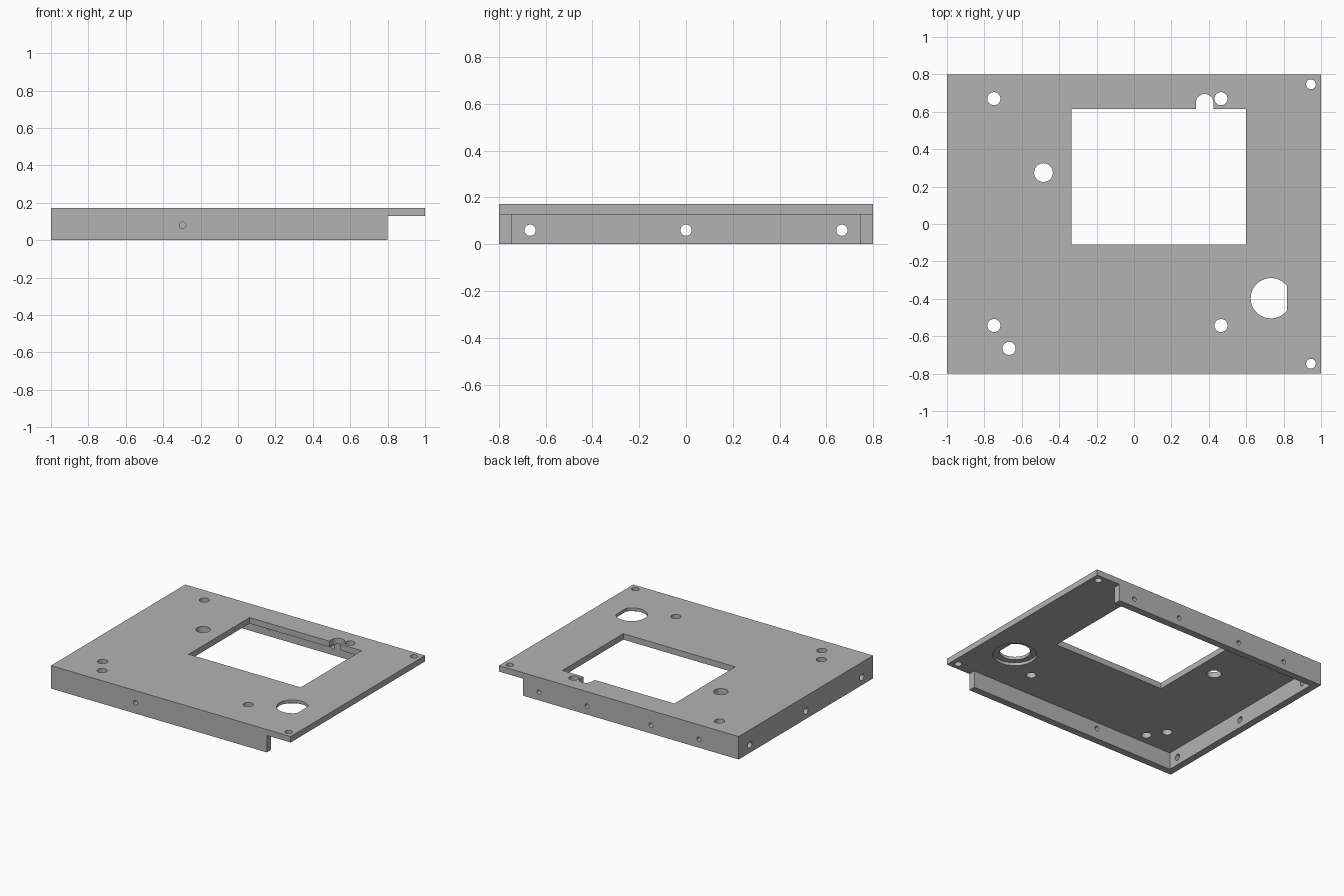
import bpy
import bmesh
import math
from mathutils import Vector

cube = bpy.data.objects.get("Cube")
if cube:
    bpy.data.objects.remove(cube, do_unlink=True)

TOP, UNDER, WALL = 0.173, 0.128, 0.053
LIP = 0.8      # x where the side flanges stop
HALF_Y = 0.8

grey = bpy.data.materials.new("plain grey")
grey.use_nodes = True
grey.diffuse_color = (0.45, 0.45, 0.45, 1)
grey.node_tree.nodes["Principled BSDF"].inputs["Base Color"].default_value = grey.diffuse_color


def prism(name, outline, low, high, axis="z"):
    """Extrude a 2D outline along an axis between two heights."""
    place = {"x": lambda a, b, h: (h, a, b),
             "y": lambda a, b, h: (a, h, b),
             "z": lambda a, b, h: (a, b, h)}[axis]
    bm = bmesh.new()
    face = bm.faces.new([bm.verts.new(place(a, b, low)) for a, b in outline])
    made = bmesh.ops.extrude_face_region(bm, geom=[face])["geom"]
    moved = [v for v in made if isinstance(v, bmesh.types.BMVert)]
    bmesh.ops.translate(bm, verts=moved, vec=Vector(place(0, 0, high - low)))
    bmesh.ops.recalc_face_normals(bm, faces=bm.faces)
    mesh = bpy.data.meshes.new(name)
    bm.to_mesh(mesh)
    bm.free()
    obj = bpy.data.objects.new(name, mesh)
    bpy.context.collection.objects.link(obj)
    return obj


def arc(x, y, r, start=0.0, sweep=2 * math.pi, steps=32):
    return [(x + r * math.cos(start + sweep * i / steps),
             y + r * math.sin(start + sweep * i / steps)) for i in range(steps)]


def cut(body, outline, low, high, axis="z"):
    """Subtract an extruded outline from the body."""
    cutter = prism("cutter", outline, low, high, axis)
    cutter.hide_render = True
    mod = body.modifiers.new("cut", "BOOLEAN")
    mod.operation, mod.solver, mod.object = "DIFFERENCE", "EXACT", cutter
    bpy.context.view_layer.objects.active = body
    bpy.ops.object.modifier_apply(modifier=mod.name)
    bpy.data.objects.remove(cutter, do_unlink=True)


# Mounting tray: solid block
tray = prism("mounting_tray", [(-1, -HALF_Y), (1, -HALF_Y), (1, HALF_Y), (-1, HALF_Y)], 0, TOP)

# Hollow underside, open at one end, leaving three flanges
inner_x, inner_y = -1 + WALL, HALF_Y - WALL
half = [(inner_x, -inner_y), (LIP, -inner_y), (LIP, -1), (1.2, -1)]
cut(tray, half + [(x, -y) for x, y in reversed(half)], -0.1, UNDER)

# Rectangular window with a round-ended cable notch
left, right, front, back = -0.334, 0.6, -0.11, 0.615
notch_x, notch_y, notch_r = 0.378, 0.648, 0.047
notch = arc(notch_x, notch_y, notch_r, 0, math.pi, 16) + [(notch_x - notch_r, notch_y)]
cut(tray, [(left, front), (right, front), (right, back), (notch_x + notch_r, back)]
    + notch + [(notch_x - notch_r, back), (left, back)], 0, 0.3)

# Large hole with one flat side, and its recess underneath
hole_x, hole_y = 0.732, -0.397
cut(tray, arc(hole_x, hole_y, 0.15, steps=48), 0.05, UNDER + 0.022)
ring = arc(hole_x, hole_y, 0.108, steps=48)
flat = 0.818
angle = math.acos((flat - hole_x) / 0.108)
cut(tray, arc(hole_x, hole_y, 0.108, angle, 2 * math.pi - 2 * angle, 40)
    + [(flat, hole_y - 0.108 * math.sin(angle))], 0, 0.3)

# Round holes through the plate
for x in (-0.749, 0.465):
    for y in (-0.543, 0.67):
        cut(tray, arc(x, y, 0.035), 0, 0.3)
cut(tray, arc(-0.668, -0.665, 0.035), 0, 0.3)
cut(tray, arc(-0.484, 0.275, 0.05), 0, 0.3)
for y in (-0.747, 0.747):
    cut(tray, arc(0.946, y, 0.026), 0, 0.3)

# Screw holes through the flanges
cut(tray, arc(-0.296, 0.08, 0.017), -0.9, -0.7, "y")
for x in (-0.667, -0.267, 0.267, 0.667):
    cut(tray, arc(x, 0.062, 0.017), 0.7, 0.9, "y")
for y in (-0.667, 0, 0.667):
    cut(tray, arc(y, 0.06, 0.024), -1.1, -0.9, "x")

# Finish
tray.data.materials.clear()
tray.data.materials.append(grey)
for poly in tray.data.polygons:
    poly.material_index = 0
bpy.ops.object.select_all(action="DESELECT")
tray.select_set(True)
bpy.context.view_layer.objects.active = tray
bpy.ops.object.shade_smooth_by_angle(angle=math.radians(30))
